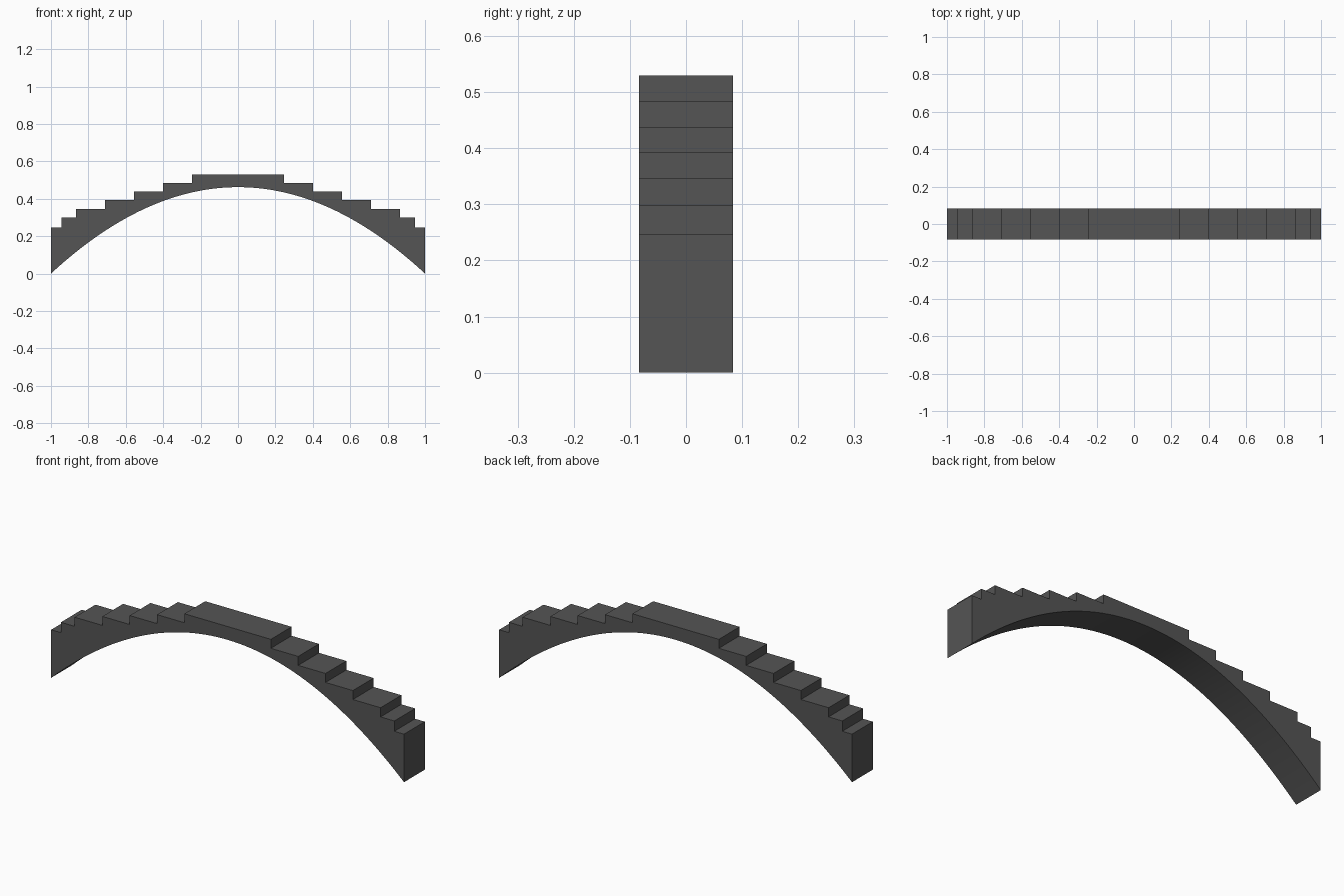
import bpy
import bmesh

if "Cube" in bpy.data.objects:
    bpy.data.objects.remove(bpy.data.objects["Cube"])

HALF_WIDTH = 0.084
ARCH_RISE = 0.462
SEGMENTS = 64

# Outer x and tread height of each step, from crown to end
STEPS = [(0.245, 0.53), (0.40, 0.484), (0.555, 0.438), (0.71, 0.392),
         (0.867, 0.346), (0.945, 0.299), (1.0, 0.246)]

# Stepped upper outline, right half then mirrored to the left
right = []
for i, (x, z) in enumerate(STEPS):
    right.append((x, z))
    if i + 1 < len(STEPS):
        right.append((x, STEPS[i + 1][1]))
upper = [(-x, z) for x, z in reversed(right)] + right

# Parabolic underside, running from right to left
under = []
for i in range(SEGMENTS + 1):
    x = 1 - 2 * i / SEGMENTS
    under.append((x, ARCH_RISE * (1 - x * x)))

# Extrude the outline across the width of the bridge
bm = bmesh.new()
verts = [bm.verts.new((x, -HALF_WIDTH, z)) for x, z in upper + under]
side = bm.faces.new(verts)
extruded = bmesh.ops.extrude_face_region(bm, geom=[side], use_keep_orig=True)
moved = [v for v in extruded["geom"] if isinstance(v, bmesh.types.BMVert)]
bmesh.ops.translate(bm, verts=moved, vec=(0, 2 * HALF_WIDTH, 0))
bmesh.ops.recalc_face_normals(bm, faces=bm.faces)

mesh = bpy.data.meshes.new("stepped_arch_bridge")
bm.to_mesh(mesh)
bm.free()
bridge = bpy.data.objects.new("stepped_arch_bridge", mesh)
bpy.context.collection.objects.link(bridge)

# Dark stone colour
stone = bpy.data.materials.new("dark_grey_stone")
stone.diffuse_color = (0.09, 0.09, 0.09, 1)
stone.use_nodes = True
stone.node_tree.nodes["Principled BSDF"].inputs["Base Color"].default_value = stone.diffuse_color
mesh.materials.append(stone)

# Smooth underside, crisp step edges
bpy.context.view_layer.objects.active = bridge
bridge.select_set(True)
bpy.ops.object.shade_smooth_by_angle(angle=0.5)
